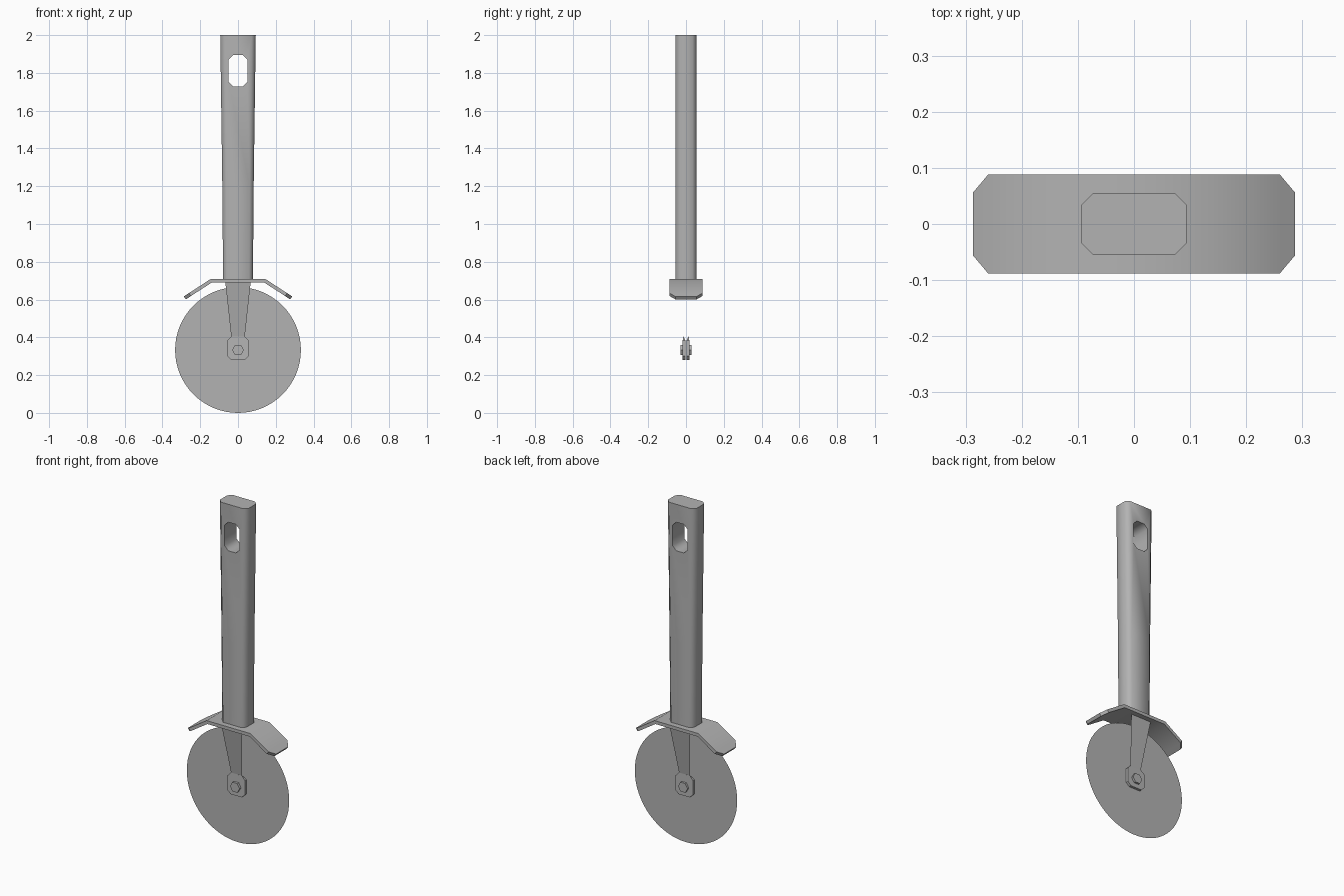
import bpy, bmesh, math

if "Cube" in bpy.data.objects:
    bpy.data.objects.remove(bpy.data.objects["Cube"])

AXLE = 0.333
steel = bpy.data.materials.new("grey_steel")
steel.diffuse_color = (0.45, 0.45, 0.45, 1)
steel.use_nodes = True
steel.node_tree.nodes["Principled BSDF"].inputs["Base Color"].default_value = steel.diffuse_color


def make_object(name, bm, smooth=None):
    bmesh.ops.recalc_face_normals(bm, faces=bm.faces[:])
    mesh = bpy.data.meshes.new(name)
    bm.to_mesh(mesh)
    bm.free()
    mesh.materials.append(steel)
    obj = bpy.data.objects.new(name, mesh)
    bpy.context.collection.objects.link(obj)
    bpy.ops.object.select_all(action='DESELECT')
    obj.select_set(True)
    bpy.context.view_layer.objects.active = obj
    if smooth:
        bpy.ops.object.shade_smooth_by_angle(angle=math.radians(smooth))
    return obj


def chamfered(a, b, c):
    """Corner points of a rectangle with half sizes a, b and cut corners c."""
    return [(a, c - b), (a, b - c), (a - c, b), (c - a, b),
            (-a, b - c), (-a, c - b), (c - a, -b), (a - c, -b)]


def mirrored(half):
    """Close a right-hand outline by mirroring it in x."""
    return half + [(-p[0], *p[1:]) for p in reversed(half)]


def loft(rings):
    """Skin a list of rings of 3D points and cap both ends."""
    bm = bmesh.new()
    loops = [[bm.verts.new(p) for p in ring] for ring in rings]
    n = len(loops[0])
    for lo, hi in zip(loops, loops[1:]):
        for i in range(n):
            bm.faces.new((lo[i], lo[(i + 1) % n], hi[(i + 1) % n], hi[i]))
    bm.faces.new(loops[0])
    bm.faces.new(loops[-1])
    return bm


def prism(outline, y0, y1):
    return loft([[(x, y, z) for x, z in outline] for y in (y0, y1)])


def sheet(points):
    bm = bmesh.new()
    bm.faces.new([bm.verts.new(p) for p in points])
    return bm


def circle(radius, sides):
    return [(radius * math.cos(2 * math.pi * i / sides),
             AXLE + radius * math.sin(2 * math.pi * i / sides)) for i in range(sides)]


# Thin round cutting blade
make_object("blade", sheet([(x, 0, z) for x, z in circle(0.333, 64)]))

# Splayed fork arms, tapered end pads and hexagonal bolt heads on both sides
pad = mirrored([(0.037, 0.28), (0.057, 0.30), (0.057, 0.383), (0.036, 0.405)])
for side, label in ((-1, "front"), (1, "back")):
    arm = mirrored([(0.036, side * 0.013, 0.405), (0.067, side * 0.058, 0.692)])
    make_object(label + "_fork_arm", sheet(arm))
    bm = prism(pad, side * 0.003, side * 0.018)
    for v in bm.verts:
        if v.co.z > 0.4:
            v.co.y = side * (0.0125 if abs(v.co.y) < 0.012 else 0.0135)
    make_object(label + "_fork_pad", bm)
    make_object(label + "_bolt_head", prism(circle(0.031, 6), side * 0.003, side * 0.03))

# Bent finger guard with cut corners
stations = [(-0.287, 0.616, 0.056), (-0.26, 0.634, 0.088), (-0.143, 0.71, 0.088)]
stations += [(-x, z, y) for x, z, y in reversed(stations)]
rings = []
for x, z, y in stations:
    # Underside is offset square to the sloping wings
    if abs(x) > 0.2:
        ux, uz = x - math.copysign(0.011, x), z - 0.015
    else:
        ux, uz = x * 0.96, z - 0.019
    rings.append([(x, -y, z), (x, y, z), (ux, y, uz), (ux, -y, uz)])
make_object("finger_guard", loft(rings), 40)

# Slightly flared handle with softly shaded corners
rings = [[(x, y, z) for x, y in chamfered(w, 0.055, 0.021)]
         for z, w in ((0.70, 0.079), (1.2, 0.083), (2.0, 0.094))]
handle = make_object("handle", loft(rings))

# Hanging hole through the handle
hole = [(x, z + 1.811) for x, z in chamfered(0.049, 0.084, 0.024)]
cutter = make_object("hole_cutter", prism(hole, -0.2, 0.2))
cutter.hide_render = True
cut = handle.modifiers.new("hanging_hole", 'BOOLEAN')
cut.operation = 'DIFFERENCE'
cut.solver = 'EXACT'
cut.object = cutter
bpy.ops.object.select_all(action='DESELECT')
handle.select_set(True)
bpy.context.view_layer.objects.active = handle
bpy.ops.object.modifier_apply(modifier=cut.name)
bpy.data.objects.remove(cutter)
bpy.ops.object.shade_smooth_by_angle(angle=math.radians(60))
